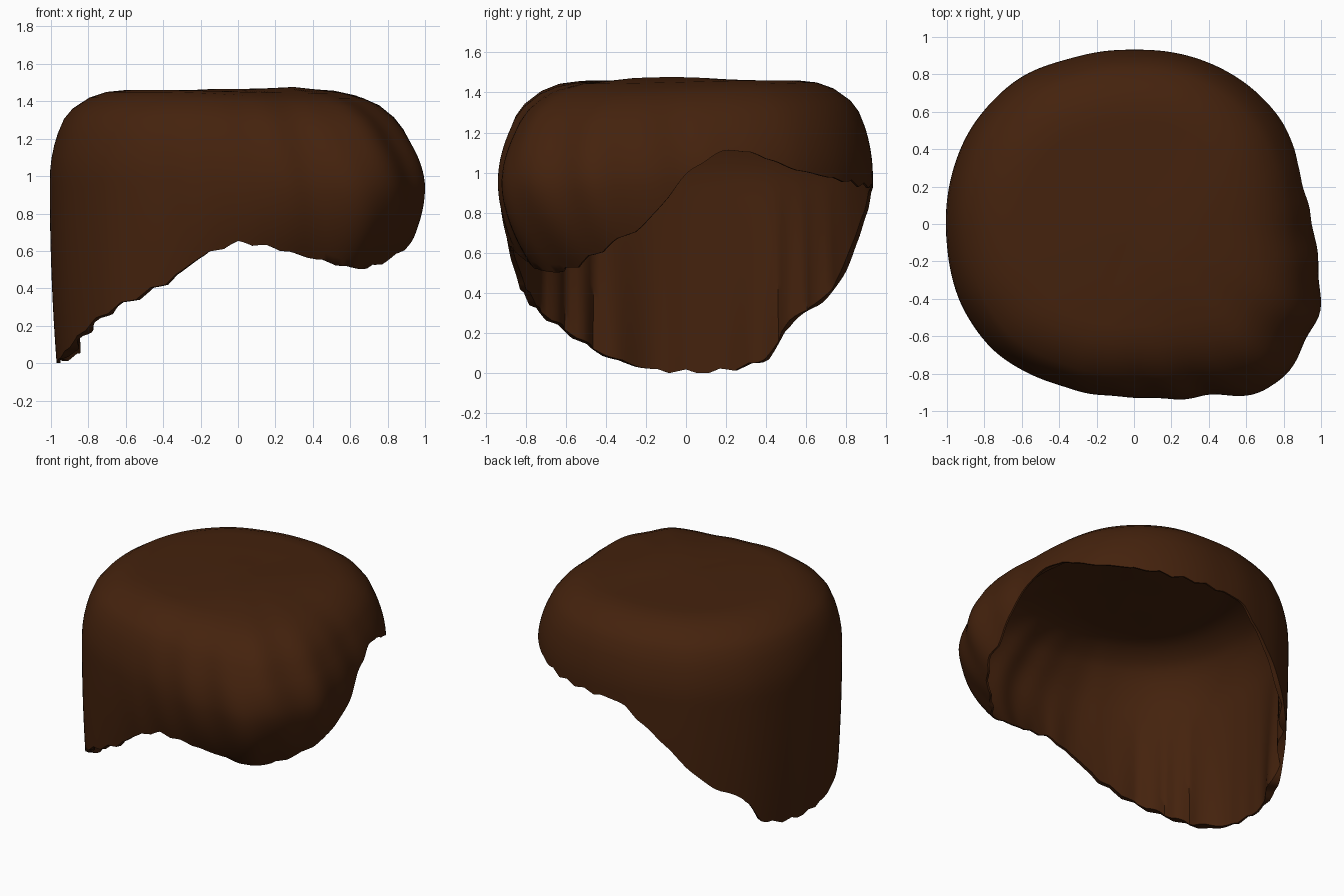
import bpy, bmesh, math, random

random.seed(4)
if "Cube" in bpy.data.objects:
    bpy.data.objects.remove(bpy.data.objects["Cube"])

SEG = 216          # columns around the head
SIDE_ROWS = 18     # rows from the shoulder of the cap down to the tips

# Widest outline seen from above, counter-clockwise from +x
OUTLINE = [(.95, 0), (.9, .3), (.8, .54), (.6, .75), (.38, .87), (0, .93),
           (-.35, .88), (-.6, .79), (-.88, .5), (-.97, .28), (-1, -.1),
           (-.93, -.42), (-.75, -.68), (-.4, -.86), (0, -.92), (.4, -.91),
           (.77, -.88), (.84, -.75), (.91, -.64), (.99, -.5), (.98, -.2)]

# Height of the hair tips by angle in degrees
TIPS = [(0, 1), (12, 1.12), (23, 1.09), (33, 1.02), (50, .97), (66, .94),
        (98, .92), (117, .66), (127, .48), (137, .34), (146, .29), (156, .05),
        (174, 0), (192, .02), (204, .08), (222, .25), (245, .43), (257, .57),
        (270, .65), (282, .62), (294, .57), (310, .51), (318, .5),
        (330, .57), (348, .74), (354, .86)]

# Cap profiles (scale, height) at the back and at the swept front
CAP_BACK = [(.15, 1.465), (.35, 1.455), (.6, 1.46), (.7, 1.45),
            (.79, 1.42), (.88, 1.36), (.925, 1.305), (.957, 1.23)]
CAP_FRONT = [(.15, 1.47), (.3, 1.48), (.55, 1.46), (.67, 1.435),
             (.76, 1.4), (.84, 1.34), (.89, 1.28), (.925, 1.22)]


def lerp(a, b, t):
    return a + (b - a) * t


def around(keys, blur):
    """Sample (angle, value) keys once per column and soften the corners."""
    keys = sorted(keys)
    keys = keys + [(keys[0][0] + 360, keys[0][1])]
    vals = []
    for i in range(SEG):
        a = 360 * i / SEG
        if a < keys[0][0]:
            a += 360
        for (a0, v0), (a1, v1) in zip(keys, keys[1:]):
            if a0 <= a <= a1:
                vals.append(lerp(v0, v1, (a - a0) / (a1 - a0)))
                break
    for _ in range(2):
        vals = [sum(vals[(i + k) % SEG] for k in range(-blur, blur + 1)) / (2 * blur + 1)
                for i in range(SEG)]
    return vals


radius = around([(math.degrees(math.atan2(y, x)) % 360, math.hypot(x, y))
                 for x, y in OUTLINE], 2)
tips = around(TIPS, 1)

# Ragged ends: uneven locks, each with a low middle
LOCK = 6
jag = [random.uniform(0, .06) for _ in range(SEG // LOCK)]
tips = [max(0, z + jag[i // LOCK] * (abs(i % LOCK - LOCK / 2) / LOCK - .25))
        for i, z in enumerate(tips)]


def column(i):
    """Outer and inner points of one strand column, crown to tip."""
    ang = 2 * math.pi * i / SEG
    front = max(0, math.cos(ang + .35)) ** 1.3
    lobe = max(0, math.cos(ang + .8)) ** 2
    back = max(0, -math.cos(ang)) ** .5
    pleat = abs(math.sin(9 * ang + 2 * math.sin(5 * ang)))
    profile = []
    for b, f in zip(CAP_BACK, CAP_FRONT):
        s = lerp(b[0], f[0], front)
        profile.append((s, lerp(b[1], f[1], front) - .05 * lobe * s * s))
    s0, z0 = profile[-1]
    for k in range(1, SIDE_ROWS + 1):
        z = lerp(z0, tips[i], k / SIDE_ROWS)
        t = min(1, (z0 - z) / .25)
        s = lerp(s0, 1, 1 - (1 - t) ** 2)
        low = max(0, .95 - z)
        profile.append((s - lobe * .85 * low ** 1.9 - .04 * back * low ** 2, z))

    def place(s, z, inset):
        ripple = 1 + .008 * lobe * math.sin(22 * ang + 5 * z) * s ** 4
        r = radius[i] * s * ripple - inset
        return (r * math.cos(ang), r * math.sin(ang), z)

    outer = [place(s, z, 0) for s, z in profile]
    # The lining hangs below the crown and pinches shut at the tips
    inner = []
    for k, (s, z) in enumerate(profile):
        down = k / (len(profile) - 1)
        fold = .06 * back * pleat * max(0, 1 - z)
        drop = .1 * max(0, 1 - down * 1.6)
        wall = lerp(.055, .012, down ** 3)
        inner.append(place(s, max(z - drop, tips[i]), (wall + fold) * min(1, s * 1.2)))
    return outer + inner[::-1]


# Hair shell: outer skin runs to the tips, folds and returns inside
bm = bmesh.new()
cols = [[bm.verts.new(p) for p in column(i)] for i in range(SEG)]
for i in range(SEG):
    a, b = cols[i], cols[(i + 1) % SEG]
    for k in range(len(a) - 1):
        bm.faces.new((a[k], a[k + 1], b[k + 1], b[k]))

# Close the crown outside and inside
for end, height in ((0, 1.465), (-1, 1.365)):
    hub = bm.verts.new((0, 0, height))
    for i in range(SEG):
        bm.faces.new((hub, cols[i][end], cols[(i + 1) % SEG][end]))
bmesh.ops.recalc_face_normals(bm, faces=bm.faces[:])

mesh = bpy.data.meshes.new("hair_shell")
bm.to_mesh(mesh)
bm.free()
hair = bpy.data.objects.new("hair_shell", mesh)
bpy.context.collection.objects.link(hair)

# Dark brown hair colour
brown = bpy.data.materials.new("dark_brown")
brown.use_nodes = True
color = (.058, .016, .004, 1)
brown.diffuse_color = color
bsdf = brown.node_tree.nodes["Principled BSDF"]
bsdf.inputs["Base Color"].default_value = color
bsdf.inputs["Roughness"].default_value = .8
mesh.materials.append(brown)

bpy.context.view_layer.objects.active = hair
hair.select_set(True)
bpy.ops.object.shade_smooth_by_angle(angle=math.radians(50))
